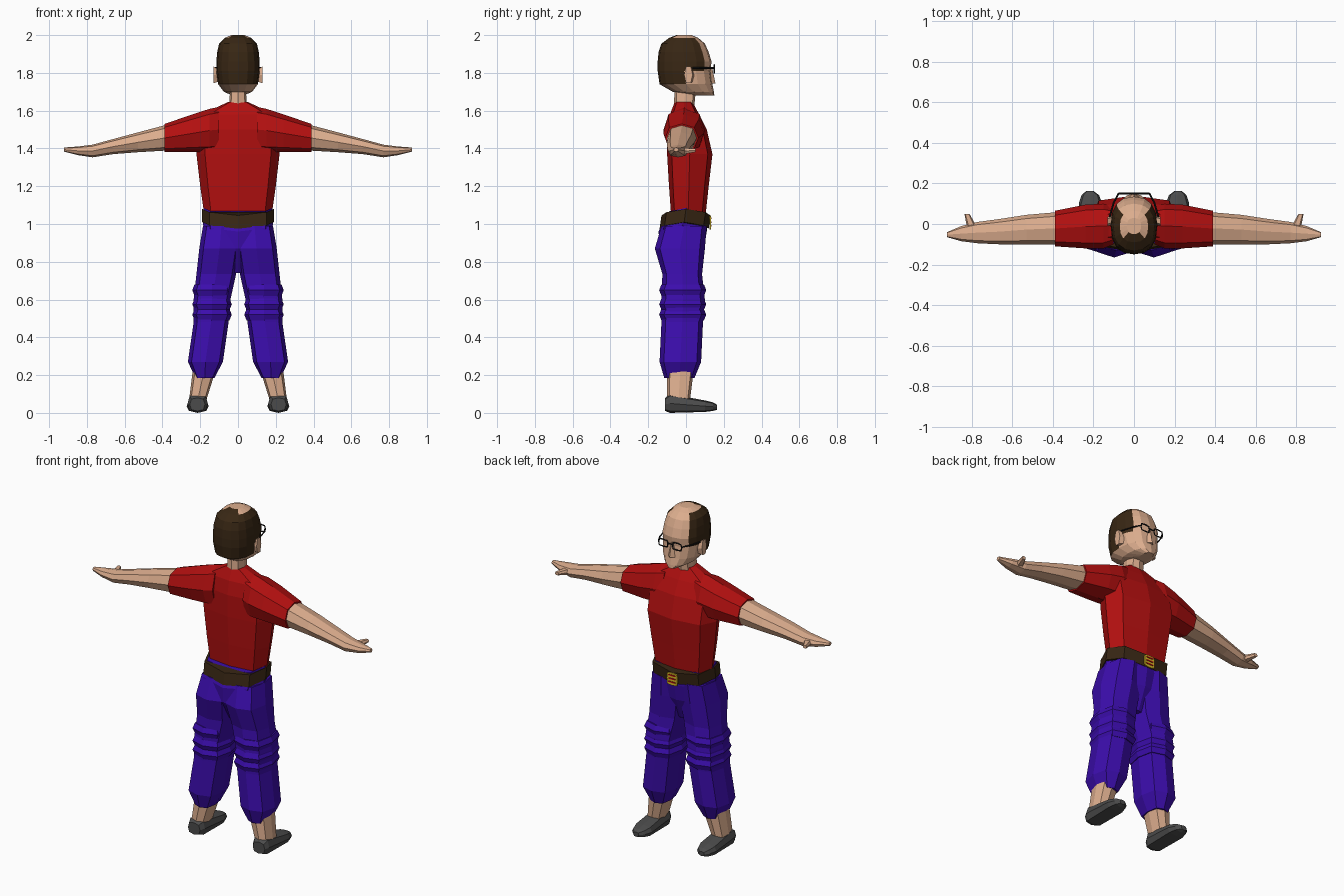
import bpy, bmesh
from math import cos, sin, tau, copysign

if "Cube" in bpy.data.objects:
    bpy.data.objects.remove(bpy.data.objects["Cube"])


def colour(name, red, green, blue):
    material = bpy.data.materials.new(name)
    material.use_nodes = True
    material.diffuse_color = (red, green, blue, 1)
    shader = material.node_tree.nodes["Principled BSDF"]
    shader.inputs["Base Color"].default_value = material.diffuse_color
    shader.inputs["Roughness"].default_value = .9
    return material


SKIN = colour("skin", red=.72, green=.42, blue=.27)
RED = colour("shirt red", red=.45, green=.005, blue=.005)
BLUE = colour("trouser blue", red=.045, green=.004, blue=.42)
HAIR = colour("hair brown", red=.04, green=.02, blue=.007)
BELT = colour("belt brown", red=.04, green=.02, blue=.007)
SHOE = colour("shoe grey", red=.07, green=.07, blue=.07)
BLACK = colour("frame black", red=.01, green=.01, blue=.01)
GOLD = colour("buckle yellow", red=.7, green=.5, blue=.02)


def rounded(start, end, low, high, sides, square):
    """Points of a rounded rectangle in a plane, with the cosine of each point's angle."""
    for i in range(sides):
        c, s = cos(tau * i / sides), sin(tau * i / sides)
        across = copysign(abs(c) ** (2 / square), c)
        along = copysign(abs(s) ** (2 / square), s)
        yield ((start + end + (end - start) * across) / 2,
               (low + high + (high - low) * along) / 2, c)


def level(z, inner, outer, back, front, sides=8, square=3, lift=0):
    return [(x, y, z + lift * c * c)
            for x, y, c in rounded(inner, outer, back, front, sides, square)]


def band(z, half, back, front, **shape):
    return level(z, -half, half, back, front, **shape)


def limb(x, low, high, back, front, sides=8, square=2.4):
    return [(x, y, z) for y, z, c in rounded(back, front, low, high, sides, square)]


def slab(y, inner, outer, low, high, sides=8, square=3):
    return [(x, y, z) for x, z, c in rounded(inner, outer, low, high, sides, square)]


def add(name, data, *materials):
    for material in materials:
        data.materials.append(material)
    bpy.context.collection.objects.link(bpy.data.objects.new(name, data))


def loft(name, rings, *materials, side=1, rule=None):
    """Join rings of equal size into a closed, flat-shaded skin."""
    bm = bmesh.new()
    loops = [[bm.verts.new((x * side, y, z)) for x, y, z in ring] for ring in rings]
    for low, high in zip(loops, loops[1:]):
        for i in range(len(low)):
            bm.faces.new((low[i - 1], low[i], high[i], high[i - 1]))
    bm.faces.new(loops[0])
    bm.faces.new(loops[-1])
    bmesh.ops.recalc_face_normals(bm, faces=bm.faces)
    if rule:
        for face in bm.faces:
            face.material_index = rule(face.calc_center_median())
    mesh = bpy.data.meshes.new(name)
    bm.to_mesh(mesh)
    bm.free()
    add(name, mesh, *materials)


def wire(name, points, side=1, closed=False):
    curve = bpy.data.curves.new(name, "CURVE")
    curve.dimensions = "3D"
    curve.bevel_depth = .0045
    curve.bevel_resolution = 0
    spline = curve.splines.new("POLY")
    spline.points.add(len(points) - 1)
    for point, (x, y, z) in zip(spline.points, points):
        point.co = (x * side, y, z, 1)
    spline.use_cyclic_u = closed
    add(name, curve, BLACK)


# Head with a bald crown and hair round the back and sides
def hair_rule(centre):
    if centre.z < 1.74:
        return False
    if centre.z < 1.81:
        return centre.y < 0
    if centre.z < 1.96:
        return centre.y < .085
    return centre.y < -.06 or (abs(centre.x) > .06 and centre.y < .05)


skull = dict(sides=16, square=2.4)
loft("head", [
    band(z=1.68, half=.03, back=.05, front=.15, **skull),
    band(z=1.7, half=.075, back=-.07, front=.148, **skull),
    band(z=1.74, half=.105, back=-.14, front=.14, **skull),
    band(z=1.81, half=.115, back=-.15, front=.13, **skull),
    band(z=1.86, half=.115, back=-.15, front=.135, **skull),
    band(z=1.91, half=.11, back=-.145, front=.12, **skull),
    band(z=1.955, half=.1, back=-.13, front=.1, **skull),
    band(z=1.985, half=.07, back=-.09, front=.065, **skull),
    band(z=2, half=.035, back=-.05, front=.03, **skull),
], SKIN, HAIR, rule=hair_rule)
loft("nose", [
    band(z=1.745, half=.024, back=.11, front=.156, sides=4, square=2),
    band(z=1.83, half=.01, back=.11, front=.138, sides=4, square=2),
], SKIN)
loft("neck", [
    band(z=1.58, half=.05, back=-.065, front=.04),
    band(z=1.74, half=.04, back=-.06, front=.055),
], SKIN)

# Shirt body
loft("shirt", [
    band(z=1.06, half=.18, back=-.08, front=.105),
    band(z=1.2, half=.2, back=-.09, front=.12),
    band(z=1.37, half=.22, back=-.1, front=.14),
    band(z=1.5, half=.22, back=-.1, front=.11),
    band(z=1.58, half=.19, back=-.085, front=.07),
    band(z=1.645, half=.055, back=-.06, front=.035),
], RED)

# Trouser seat, belt and buckle; the waist rises at the hips
loft("trouser_seat", [
    band(z=.74, half=.05, back=-.06, front=.04),
    band(z=.87, half=.15, back=-.14, front=.095),
    band(z=.96, half=.185, back=-.145, front=.11, lift=.035),
    band(z=1.05, half=.18, back=-.11, front=.11, lift=.035),
], BLUE)
loft("belt", [
    band(z=.975, half=.19, back=-.14, front=.12, lift=.035),
    band(z=1.045, half=.19, back=-.13, front=.13, lift=.035),
], BELT)


def plate(name, material, half, low, high, back, front):
    loft(name, [slab(y, -half, half, low, high, square=6) for y in (back, front)], material)


plate("buckle", GOLD, half=.035, low=.97, high=1.045, back=.125, front=.133)
for middle in (.99, 1.01, 1.03):
    plate("buckle_bar", RED, half=.025, low=middle - .004, high=middle + .004,
          back=.13, front=.136)

# Paired parts
for side, label in ((1, "left_"), (-1, "right_")):
    loft(label + "ear", [
        limb(x=.1, low=1.75, high=1.82, back=0, front=.045, sides=6),
        limb(x=.13, low=1.74, high=1.84, back=-.01, front=.035, sides=6),
    ], SKIN, side=side)
    loft(label + "sleeve", [
        limb(x=.1, low=1.38, high=1.62, back=-.1, front=.085),
        limb(x=.15, low=1.38, high=1.61, back=-.12, front=.1),
        limb(x=.24, low=1.38, high=1.58, back=-.12, front=.095),
        limb(x=.39, low=1.38, high=1.53, back=-.11, front=.065),
    ], RED, side=side)
    loft(label + "arm", [
        limb(x=.36, low=1.39, high=1.53, back=-.1, front=.06),
        limb(x=.53, low=1.38, high=1.485, back=-.1, front=.045),
        limb(x=.66, low=1.37, high=1.45, back=-.1, front=.025),
        limb(x=.77, low=1.353, high=1.42, back=-.095, front=.01),
        limb(x=.85, low=1.365, high=1.41, back=-.085, front=-.01),
        limb(x=.92, low=1.383, high=1.405, back=-.065, front=-.04),
    ], SKIN, side=side)
    loft(label + "thumb", [
        slab(y=-.03, inner=.765, outer=.82, low=1.365, high=1.405, sides=6),
        slab(y=.05, inner=.81, outer=.835, low=1.38, high=1.4, sides=6),
    ], SKIN, side=side)

    # Trouser leg, with rolls of cloth round the knee
    loft(label + "trouser_leg", [
        level(z=.185, inner=.125, outer=.225, back=-.115, front=.045),
        level(z=.27, inner=.08, outer=.265, back=-.14, front=.08),
        level(z=.48, inner=.05, outer=.235, back=-.13, front=.09),
        level(z=.6, inner=.04, outer=.235, back=-.13, front=.1),
        level(z=.735, inner=.01, outer=.22, back=-.125, front=.085),
        level(z=.87, inner=-.01, outer=.205, back=-.165, front=.1),
        level(z=.99, inner=-.01, outer=.185, back=-.13, front=.11),
    ], BLUE, side=side)
    for middle in (.52, .575, .65):
        loft(label + "knee_roll", [
            level(middle + rise, inner=.045 - swell, outer=.23 + swell,
                  back=-.13 - swell, front=.095 + swell)
            for rise, swell in ((-.03, 0), (0, .012), (.03, 0))
        ], BLUE, side=side)
    loft(label + "ankle", [
        level(z=.06, inner=.17, outer=.26, back=-.1, front=.02),
        level(z=.22, inner=.12, outer=.24, back=-.1, front=.04),
    ], SKIN, side=side)
    loft(label + "shoe", [
        slab(y=-.11, inner=.175, outer=.255, low=.01, high=.08),
        slab(y=-.085, inner=.16, outer=.267, low=0, high=.1),
        slab(y=.1, inner=.156, outer=.272, low=.005, high=.066),
        slab(y=.142, inner=.172, outer=.258, low=.01, high=.056),
        slab(y=.163, inner=.2, outer=.235, low=.016, high=.044),
    ], SHOE, side=side)

    # Spectacle rim and temple
    wire(label + "rim", slab(y=.15, inner=.016, outer=.076, low=1.8, high=1.842, square=5),
         side, closed=True)
    wire(label + "temple", [(.076, .15, 1.826), (.1, .105, 1.826), (.12, .035, 1.826)], side)
wire("spectacle_bridge", [(-.016, .15, 1.826), (.016, .15, 1.826)])
